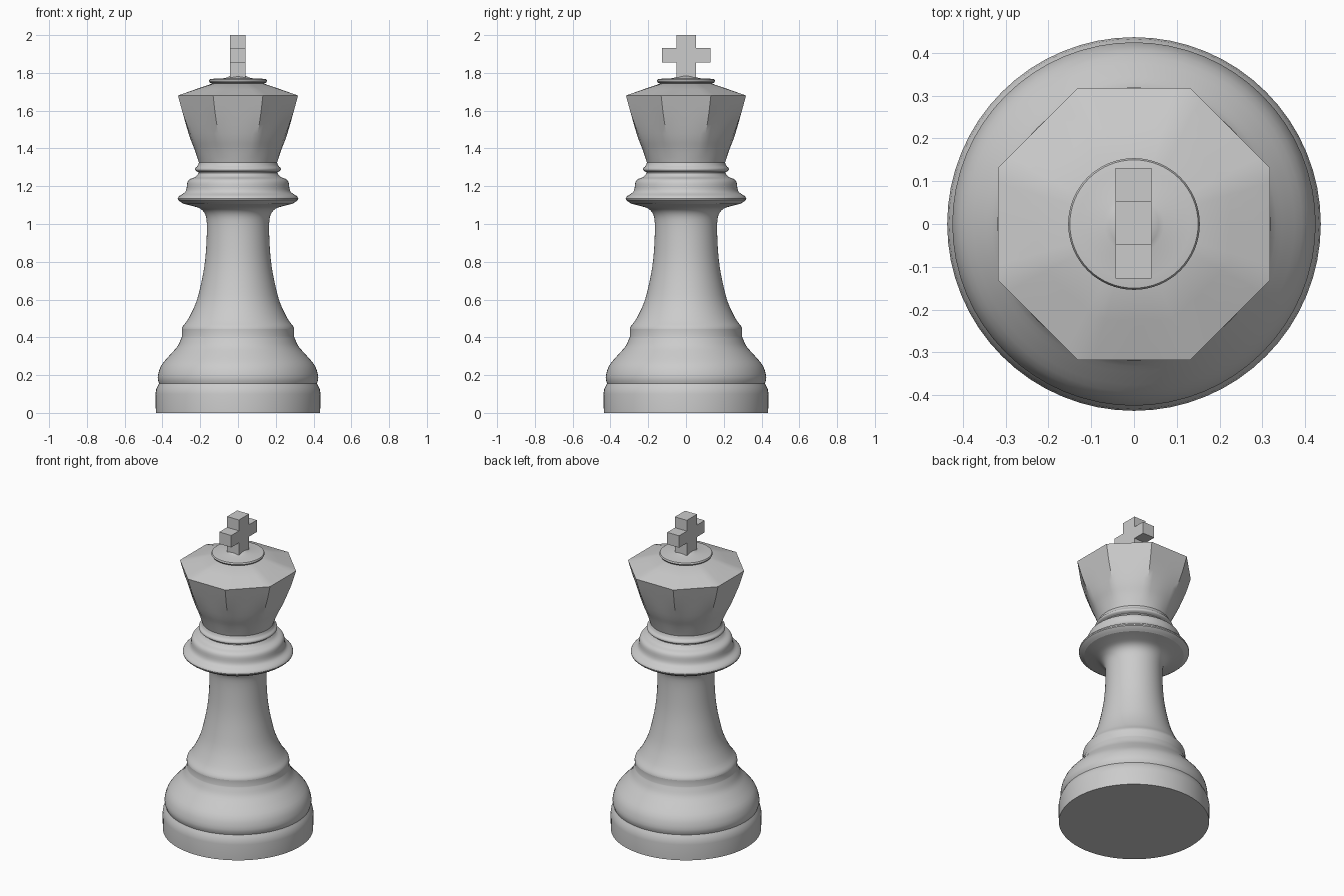
import bpy
import bmesh
from math import cos, sin, pi, radians
from mathutils import Vector

if "Cube" in bpy.data.objects:
    bpy.data.objects.remove(bpy.data.objects["Cube"], do_unlink=True)

SEGMENTS = 64

grey = bpy.data.materials.new("light grey")
grey.use_nodes = True
COLOUR = (0.6, 0.6, 0.6, 1)
grey.diffuse_color = COLOUR
grey.node_tree.nodes["Principled BSDF"].inputs["Base Color"].default_value = COLOUR


def add_object(name, bm, smooth=True):
    bmesh.ops.recalc_face_normals(bm, faces=bm.faces[:])
    mesh = bpy.data.meshes.new(name)
    bm.to_mesh(mesh)
    bm.free()
    mesh.materials.append(grey)
    obj = bpy.data.objects.new(name, mesh)
    bpy.context.collection.objects.link(obj)
    if smooth:
        bpy.ops.object.select_all(action='DESELECT')
        obj.select_set(True)
        bpy.context.view_layer.objects.active = obj
        bpy.ops.object.shade_smooth_by_angle(angle=radians(30))
    return obj


def curve(points, steps=3):
    """Refine a profile with a Catmull-Rom spline."""
    pts = [Vector(p) for p in points]
    pts = [pts[0]] + pts + [pts[-1]]
    out = []
    for a, b, c, d in zip(pts, pts[1:], pts[2:], pts[3:]):
        for i in range(steps):
            t = i / steps
            out.append(b + (c - a) * t / 2 + (2 * a - 5 * b + 4 * c - d) * t * t / 2
                       + (3 * b - a - 3 * c + d) * t ** 3 / 2)
    return out + [pts[-1]]


def lathe(name, profile):
    """Spin (radius, height, octagon share) rings; share 0 is a circle, 1 an octagon."""
    bm = bmesh.new()
    rings = []
    for r, z, share in profile:
        ring = []
        for i in range(SEGMENTS):
            a = 2 * pi * i / SEGMENTS
            off = (a + pi / 8) % (pi / 4) - pi / 8
            rad = r * (1 - share + share / cos(off))
            ring.append(bm.verts.new((rad * cos(a), rad * sin(a), z)))
        rings.append(ring)
    for low, high in zip(rings, rings[1:]):
        for i in range(SEGMENTS):
            j = (i + 1) % SEGMENTS
            bm.faces.new((low[i], low[j], high[j], high[i]))
    bm.faces.new(rings[0])
    bm.faces.new(rings[-1])
    return add_object(name, bm)


def circles(points):
    return [(p[0], p[1], 0) for p in points]


# Base: straight foot, shallow groove and swelling shoulder
foot = [(0.435, 0), (0.437, 0.1), (0.433, 0.125), (0.425, 0.142)]
shoulder = curve([(0.418, 0.155), (0.425, 0.19), (0.407, 0.25), (0.36, 0.307),
                  (0.322, 0.35), (0.304, 0.386), (0.296, 0.405)])
lathe("base", circles(foot + shoulder + [(0.297, 0.445)]))

# Stem: flaring column running up into the collar
stem = curve([(0.297, 0.445), (0.291, 0.46), (0.262, 0.5), (0.22, 0.59), (0.192, 0.7),
              (0.175, 0.8), (0.167, 0.9), (0.165, 1.0), (0.173, 1.05), (0.198, 1.08),
              (0.24, 1.095), (0.288, 1.107)])
lathe("stem", circles(stem))

# Collar: wide bead, stepped band and thin neck ring
collar = curve([(0.288, 1.107), (0.318, 1.128), (0.312, 1.147), (0.284, 1.165),
                (0.273, 1.185), (0.268, 1.22), (0.254, 1.238), (0.225, 1.25),
                (0.208, 1.27)])
neck_ring = curve([(0.208, 1.274), (0.225, 1.283), (0.226, 1.295), (0.214, 1.308),
                   (0.207, 1.325)])
lathe("collar", circles(collar + neck_ring))

# Head: round at the neck, changing into an octagon at the brim
head_line = curve([(0.207, 1.325), (0.23, 1.395), (0.262, 1.48), (0.318, 1.68)], 4)
head = [(r, z, min(1, max(0, (z - 1.34) / 0.24))) for r, z in head_line]
head += [(0.225, 1.713, 0.8), (0.132, 1.745, 0)]
lathe("head", head)

# Crown disc with a small domed seat for the cross
disc = [(0.13, 1.742), (0.148, 1.748), (0.154, 1.757), (0.15, 1.766), (0.13, 1.769),
        (0.07, 1.772), (0.058, 1.776), (0.04, 1.784)]
lathe("crown_disc", circles(disc))

# Cross: a centre block with four arms pulled out of it
bm = bmesh.new()
bmesh.ops.create_cube(bm, size=1)
bmesh.ops.scale(bm, vec=(0.084, 0.102, 0.076), verts=bm.verts)
bmesh.ops.translate(bm, vec=(-0.001, 0.002, 1.893), verts=bm.verts)
bm.normal_update()
sides = [f for f in bm.faces if abs(f.normal.x) < 0.5]
for face in bmesh.ops.extrude_discrete_faces(bm, faces=sides)["faces"]:
    n = face.normal.copy()
    reach = 0.078 if abs(n.y) > 0.5 else 0.069 if n.z > 0 else 0.08
    bmesh.ops.translate(bm, vec=n * reach, verts=face.verts)
add_object("cross", bm, smooth=False)
